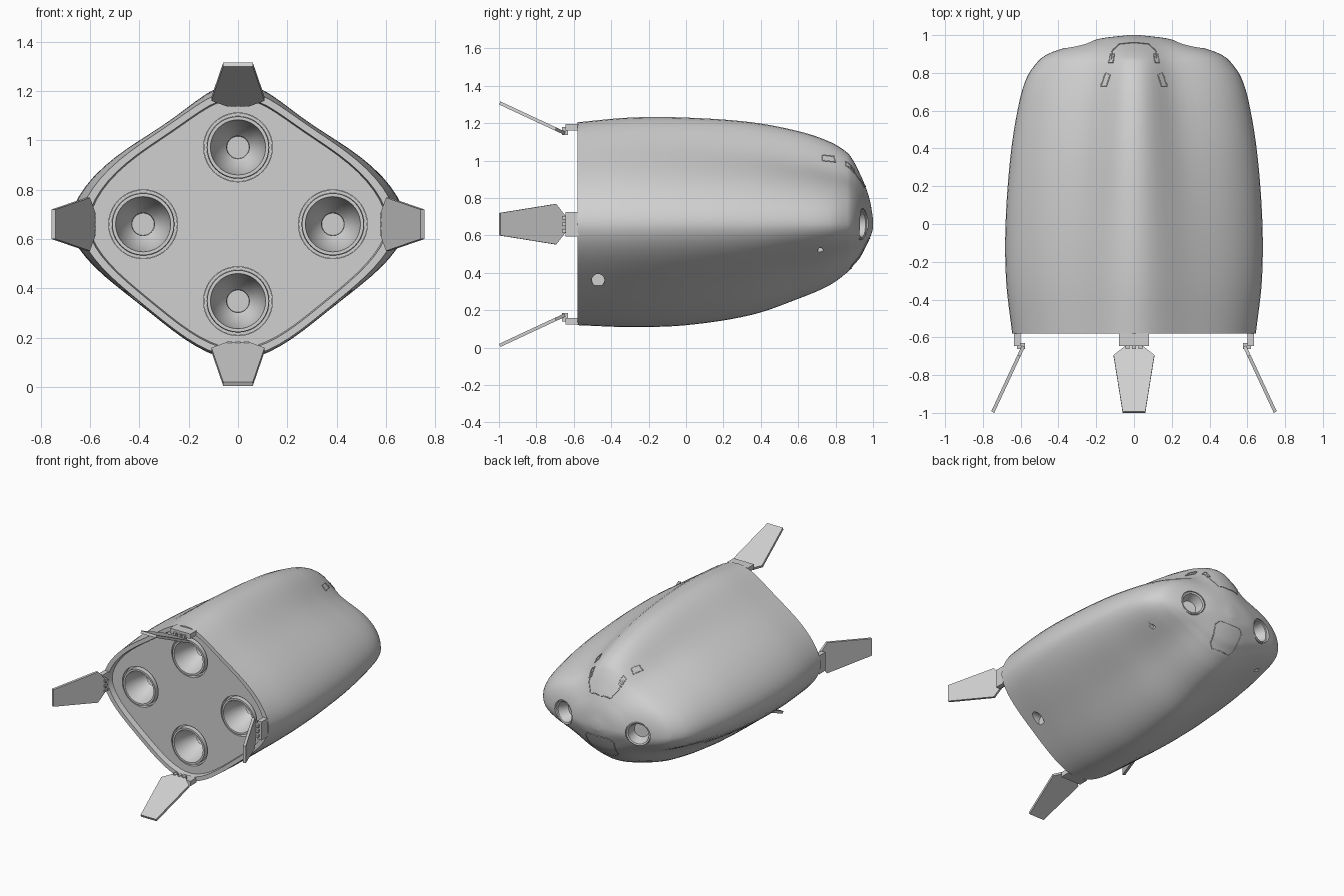
import bpy, bmesh, math
from mathutils import Vector
from mathutils.bvhtree import BVHTree

if "Cube" in bpy.data.objects:
    bpy.data.objects.remove(bpy.data.objects["Cube"])

CZ = 0.66     # height of the hull axis
PLATE = -.54  # sunken rear bulkhead
grey = bpy.data.materials.new("hull_grey")
grey.diffuse_color = (0.63, 0.63, 0.63, 1)
grey.use_nodes = True
grey.node_tree.nodes["Principled BSDF"].inputs["Base Color"].default_value = grey.diffuse_color


def make(name, bm, smooth=True):
    bmesh.ops.recalc_face_normals(bm, faces=bm.faces)
    me = bpy.data.meshes.new(name)
    bm.to_mesh(me)
    bm.free()
    me.materials.append(grey)
    ob = bpy.data.objects.new(name, me)
    bpy.context.collection.objects.link(ob)
    if smooth:
        shade(ob)
    return ob


def shade(ob):
    bpy.ops.object.select_all(action='DESELECT')
    ob.select_set(True)
    bpy.context.view_layer.objects.active = ob
    bpy.ops.object.shade_smooth_by_angle(angle=math.radians(32))


def bridge(bm, rings):
    for a, b in zip(rings, rings[1:]):
        n = len(a)
        for i in range(n):
            bm.faces.new((a[i], a[(i + 1) % n], b[(i + 1) % n], b[i]))


def lathe(bm, profile, centre, direction, caps=(False, True), n=40):
    """Turn (radius, offset) points about an axis pointing out of the hull."""
    q = Vector(direction).to_track_quat('Z', 'Y')
    rings = []
    for r, d in profile:
        rings.append([bm.verts.new(Vector(centre) + q @ Vector(
            (r * math.cos(i * math.tau / n), r * math.sin(i * math.tau / n), d))) for i in range(n)])
    bridge(bm, rings)
    for use, ring in zip(caps, (rings[0], rings[-1])):
        if use:
            bm.faces.new(ring)


# hull stations: y, half width, rise, drop, ridge roundness, side roundness, valley depth
stations = [
    (1.0, .03, .03, .025, .5, .5, 0), (.985, .16, .12, .07, .47, .5, .02), (.96, .26, .2, .125, .43, .52, .07),
    (.93, .375, .27, .18, .38, .5, .11), (.9, .455, .33, .215, .35, .47, .14), (.865, .505, .38, .255, .33, .44, .155),
    (.77, .57, .44, .325, .32, .39, .165), (.61, .615, .495, .395, .32, .37, .15), (.35, .655, .545, .485, .32, .36, .12),
    (0, .68, .57, .54, .33, .35, .09), (-.3, .677, .57, .55, .345, .355, .075), (-.58, .645, .545, .54, .36, .36, .06)]


def resample(pts, steps=6):
    """Smooth interpolation with tangents from the neighbouring stations."""
    def slope(i, k):
        a, b = pts[max(i - 1, 0)], pts[min(i + 1, len(pts) - 1)]
        return (b[k] - a[k]) / (b[0] - a[0])
    out = [pts[0]]
    for i in range(len(pts) - 1):
        p, q = pts[i], pts[i + 1]
        h = q[0] - p[0]
        for s in range(1, steps + 1):
            t = s / steps
            out.append((p[0] + h * t,) + tuple(
                (2*t**3 - 3*t**2 + 1) * p[k] + (t**3 - 2*t**2 + t) * h * slope(i, k)
                + (3*t**2 - 2*t**3) * q[k] + (t**3 - t**2) * h * slope(i + 1, k) for k in range(1, 7)))
    return out


def section(y, w, top, drop, kx, kz, v, per=18):
    """Rounded diamond, with a valley pressed into each slanted side."""
    def quarter(kx, kz, v, skew):
        pts = []
        for i in range(per + 1):
            t = i / per
            a, b = 3 * t * (1 - t)**2, 3 * t * t * (1 - t)
            f = 1 - v * math.sin(math.pi * t**skew)**4
            pts.append(((a * kx + b + t**3) * f, ((1 - t)**3 + a + b * kz) * f))
        return pts
    upper = quarter(kx, kz, v, .72)
    lower = quarter(kx - .03, kz - .04, v * .6, .95)
    right = [(x * w, z * top) for x, z in upper] + [(x * w, -z * drop) for x, z in lower[-2::-1]]
    loop = right + [(-x, z) for x, z in right[-2:0:-1]]
    return [(x, y, CZ + z) for x, z in loop]


# hull with a rim around the sunken rear bulkhead
bm = bmesh.new()
loops = [section(*s) for s in resample(stations)]
tail = loops[-1]
for y, s in ((-.58, .945), (PLATE, .935)):
    loops.append([(x * s, y, CZ + (z - CZ) * s) for x, _, z in tail])
rings = [[bm.verts.new(p) for p in loop] for loop in loops]
bridge(bm, rings)
bm.faces.new(rings[0])
bm.faces.new(rings[-1])
bmesh.ops.recalc_face_normals(bm, faces=bm.faces)
tree = BVHTree.FromBMesh(bm)
hull = make("hull", bm, False)

# pockets for engines, nose intakes and side ports
engines = [(.385 * math.cos(a), PLATE, CZ + .312 * math.sin(a)) for a in (0, math.pi/2, math.pi, -math.pi/2)]
intakes = [((s * .29, .951, CZ), (s * .3, 1, 0)) for s in (1, -1)]
bm = bmesh.new()
for c in engines:
    lathe(bm, [(.14, .1), (.14, -.17)], c, (0, -1, 0), (True, True))
for c, d in intakes:
    lathe(bm, [(.085, .08), (.085, -.09)], c, d, (True, True))
for s in (1, -1):
    for y, z, r in ((-.47, .36, .034), (.72, .52, .014)):
        hit = tree.ray_cast(Vector((s * 2, y, z)), Vector((-s, 0, 0)))[0]
        if hit:
            lathe(bm, [(r, .1), (r, -r)], hit, (s, 0, 0), (True, True), 24)
cutter = make("pocket_cutter", bm, False)
cutter.hide_render = True
cut = hull.modifiers.new("pockets", 'BOOLEAN')
cut.object = cutter
cut.solver = 'EXACT'
dg = bpy.context.evaluated_depsgraph_get()
hull.data = bpy.data.meshes.new_from_object(hull.evaluated_get(dg))
hull.modifiers.clear()
bpy.data.objects.remove(cutter)
shade(hull)

# engine bells
bm = bmesh.new()
for c in engines:
    lathe(bm, [(.139, -.03), (.127, -.03), (.125, .012), (.112, .012), (.104, -.03),
               (.085, -.08), (.06, -.125), (.047, -.14), (.045, -.16)], c, (0, -1, 0))
make("engine_bells", bm)

# nose intake lips and bowls
bm = bmesh.new()
for c, d in intakes:
    lathe(bm, [(.085, -.05), (.085, -.014), (.08, -.008), (.07, -.012), (.063, -.04), (.05, -.08)], c, d)
make("nose_intakes", bm)


def prism(bm, lower, upper):
    a, b = [bm.verts.new(p) for p in lower], [bm.verts.new(p) for p in upper]
    bridge(bm, [a, b])
    bm.faces.new(a)
    bm.faces.new(b)


# four hinged tail fins around the rear rim
fins, mounts = bmesh.new(), bmesh.new()
outline = [(0, .045), (.14, .108), (1, .06), (1, -.06), (.14, -.108), (0, -.045)]
for i in range(4):
    a = i * math.pi / 2
    r0 = .64 if i % 2 == 0 else .54
    half = .065 if i % 2 == 0 else .08

    def place(r, y, l):
        return (r * math.cos(a) - l * math.sin(a), y, CZ + r * math.sin(a) + l * math.cos(a))

    def block(r1, r2, y1, y2, l1, l2):
        prism(mounts, [place(r, y1, l) for r, l in ((r1, l1), (r2, l1), (r2, l2), (r1, l2))],
              [place(r, y2, l) for r, l in ((r1, l1), (r2, l1), (r2, l2), (r1, l2))])

    def blade(off):
        return [place(r0 - .062 + .162 * s + off * .9, -.652 - .348 * s + off * .42, l) for s, l in outline]
    prism(fins, blade(0), blade(.018))
    block(r0 - .038, r0 - .004, -.645, -.576, -half, half)
    for l in (-.035, 0, .035):  # hinge lugs
        block(r0 - .064, r0 - .02, -.662, -.63, l - .01, l + .01)
make("tail_fins", fins, False)
make("fin_hinges", mounts, False)


def seam(name, pts, axis, closed=False):
    """Thin raised panel line, projected onto the hull along an axis."""
    cu = bpy.data.curves.new(name, 'CURVE')
    cu.dimensions = '3D'
    cu.bevel_depth = .003
    cu.bevel_resolution = 0
    cu.materials.append(grey)
    axis = Vector(axis)
    path, ends = [], pts + pts[:1] if closed else pts
    for p, q in zip(ends, ends[1:]):
        for j in range(8):
            o = Vector(p).lerp(Vector(q), j / 8)
            hit, normal, _, _ = tree.ray_cast(o - axis * 3, axis)
            if hit:
                path.append(hit + normal * .001)
    sp = cu.splines.new('POLY')
    sp.points.add(len(path) - 1)
    for sp_p, h in zip(sp.points, path):
        sp_p.co = (*h, 1)
    sp.use_cyclic_u = closed
    bpy.context.collection.objects.link(bpy.data.objects.new(name, cu))


# windscreen, side windows and belly hatch outlines
down = (0, 0, -1)
seam("windscreen_frame", [(-.12, .87, 0), (-.115, .915, 0), (-.08, .952, 0), (0, .96, 0),
                          (.08, .952, 0), (.115, .915, 0), (.12, .87, 0)], down)
for s, side in ((1, "right"), (-1, "left")):
    seam(side + "_front_window", [(s*.105, .9, 0), (s*.125, .9, 0), (s*.135, .855, 0), (s*.11, .855, 0)], down, True)
    seam(side + "_rear_window", [(s*.15, .8, 0), (s*.125, .79, 0), (s*.145, .73, 0), (s*.175, .73, 0)], down, True)
seam("belly_hatch", [(-.085, 0, .585), (.085, 0, .585), (.11, 0, .56), (.095, 0, .45), (.07, 0, .425),
                     (-.07, 0, .425), (-.095, 0, .45), (-.11, 0, .56)], (0, -1, 0), True)
